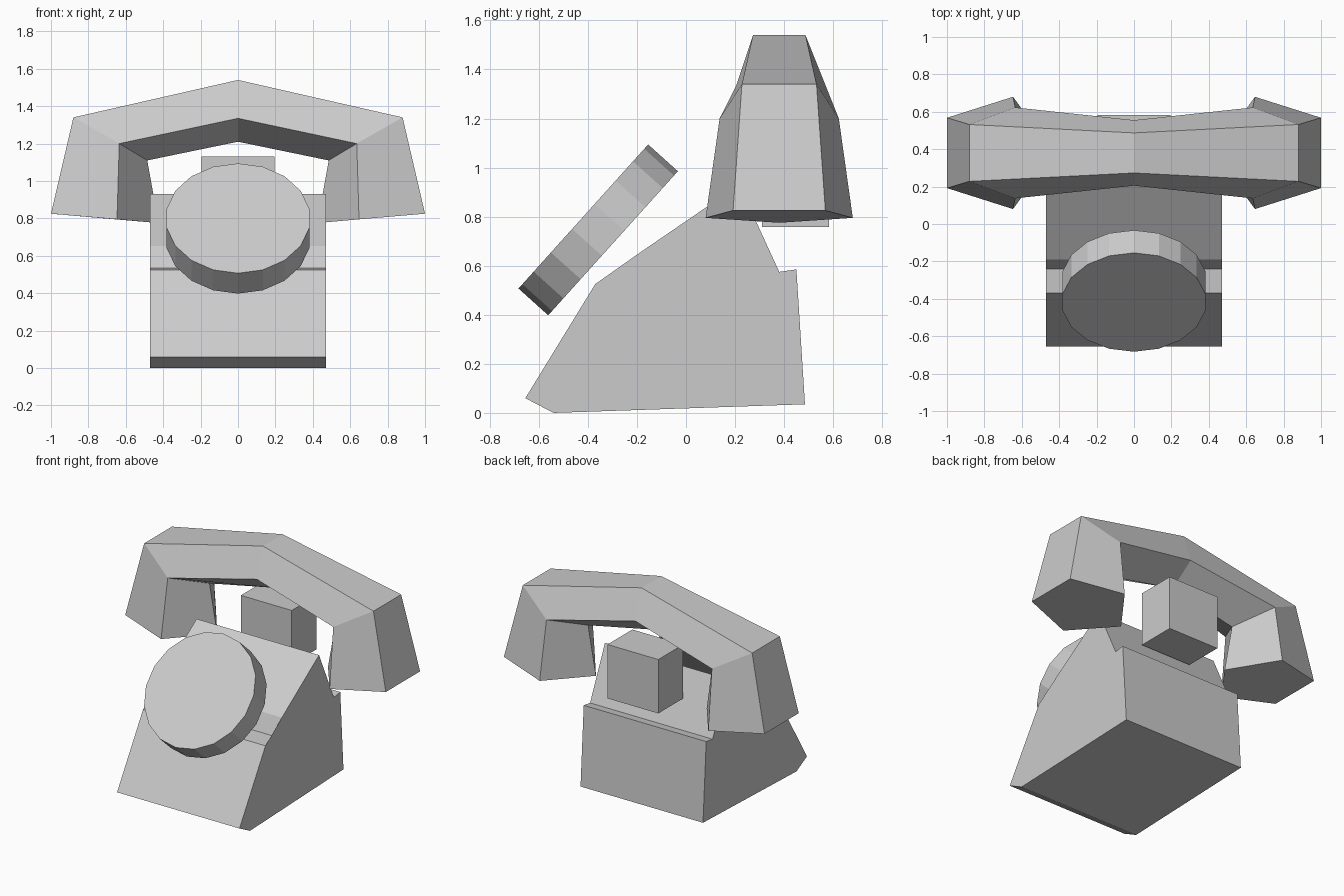
import bpy, bmesh
from math import radians
from mathutils import Matrix

if "Cube" in bpy.data.objects:
    bpy.data.objects.remove(bpy.data.objects["Cube"])


def make_object(name, bm):
    bmesh.ops.recalc_face_normals(bm, faces=bm.faces)
    mesh = bpy.data.meshes.new(name)
    bm.to_mesh(mesh)
    bm.free()
    obj = bpy.data.objects.new(name, mesh)
    bpy.context.collection.objects.link(obj)
    return obj


def loft(bm, rings):
    """Join rings of points with quads; return the vertex rings."""
    rows = [[bm.verts.new(p) for p in ring] for ring in rings]
    for a, b in zip(rows, rows[1:]):
        n = len(a)
        for i in range(n):
            j = (i + 1) % n
            bm.faces.new((a[i], a[j], b[j], b[i]))
    return rows


# Wedge body: side profile (y, z) extruded across x, with a shallow front ledge
profile = [(-0.655, 0.06), (-0.54, 0.0), (0.485, 0.035), (0.45, 0.585),
           (0.38, 0.575), (0.217, 0.93), (-0.19, 0.652), (-0.24, 0.535),
           (-0.37, 0.525)]
ledge_corner = 7
bm = bmesh.new()
sides = loft(bm, [[(x, y, z) for y, z in profile] for x in (-0.47, 0.47)])
for row in sides:  # flat ends that close off the ledge
    bm.faces.new([v for i, v in enumerate(row) if i != ledge_corner])
make_object("body", bm)

# Tilted dial disc
bm = bmesh.new()
bmesh.ops.create_cone(
    bm, cap_ends=True, segments=18, radius1=0.395, radius2=0.395, depth=0.163,
    matrix=Matrix.Translation((0, -0.358, 0.746))
    @ Matrix.Rotation(radians(48), 4, 'X') @ Matrix.Diagonal((0.98, 1, 1, 1)))
make_object("dial", bm)

# Cradle block under the handset
bm = bmesh.new()
bmesh.ops.create_cube(
    bm, size=1, matrix=Matrix.Translation((0, 0.446, 0.944))
    @ Matrix.Diagonal((0.39, 0.272, 0.374, 1)))
make_object("cradle_block", bm)


# Handset: five-sided section swept from the middle to the ear end, mirrored
def section(outer, middle, inner):
    """outer and middle are (x, z, half width); inner is a single ridge."""
    yc = 0.38
    (ox, oz, ow), (mx, mz, mw), (ix, iz) = outer, middle, inner
    return [(ox, yc - ow, oz), (ox, yc + ow, oz), (mx, yc + mw, mz),
            (ix, yc, iz), (mx, yc - mw, mz)]


bm = bmesh.new()
rows = loft(bm, [
    section((0, 1.54, 0.107), (0, 1.335, 0.175), (0, 1.21)),
    section((0.88, 1.34, 0.152), (0.635, 1.20, 0.243), (0.485, 1.11)),
    section((1.0, 0.825, 0.188), (0.647, 0.795, 0.30), (0.425, 0.775)),
])
bm.faces.new(rows[-1])
handset = make_object("handset", bm)
mirror = handset.modifiers.new("mirror", 'MIRROR')
mirror.use_axis = (True, False, False)
mirror.use_clip = True
